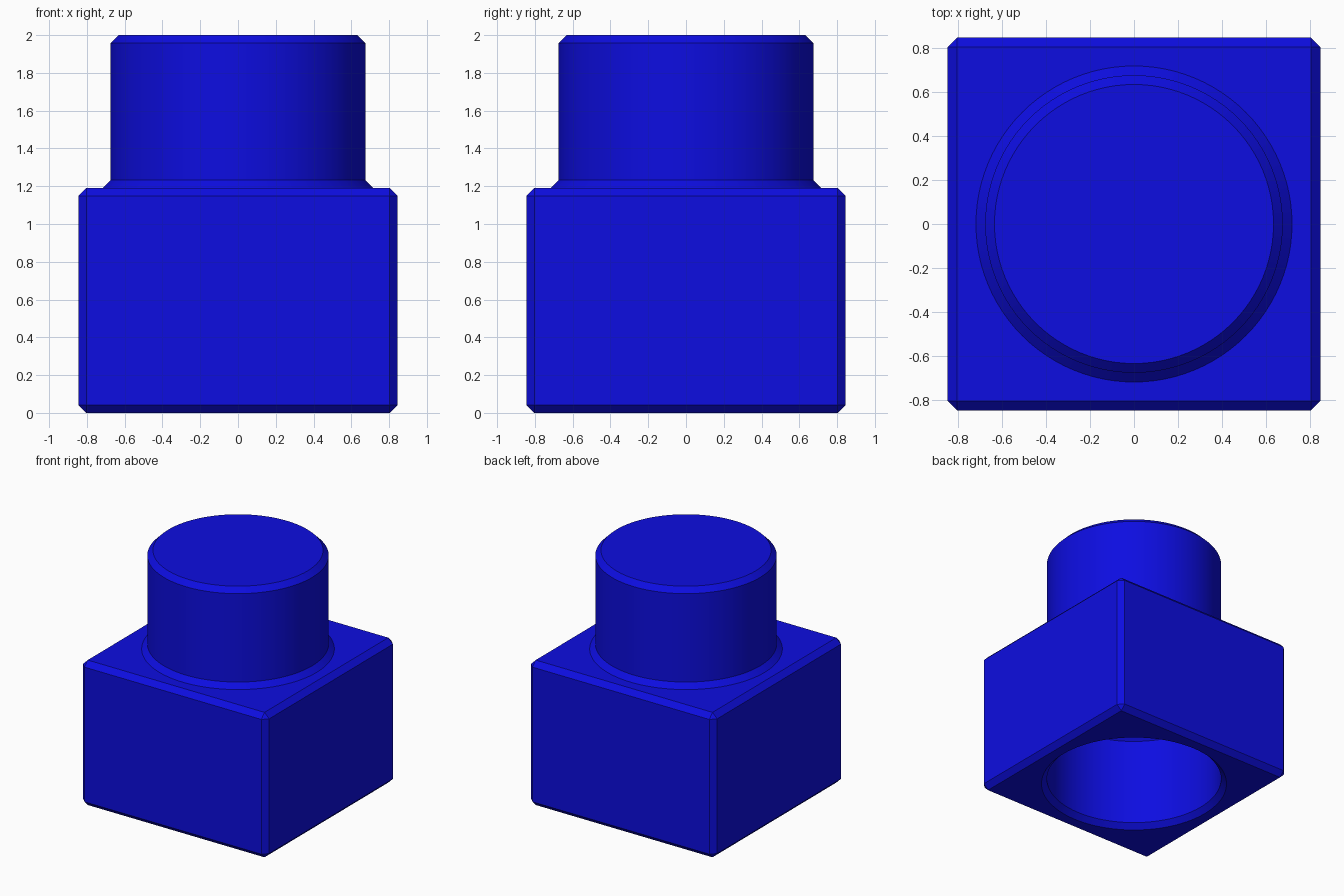
import bpy, bmesh, math

default = bpy.data.objects.get("Cube")
if default:
    bpy.data.objects.remove(default, do_unlink=True)

HALF = 0.845      # half width of the block
TOP = 1.19        # top of the block
RADIUS = 0.675    # stud and socket radius
CHAMFER = 0.042
DEPTH = 0.81      # stud height and socket depth
SIDES = 96

blue = bpy.data.materials.new("blue")
blue.use_nodes = True
COLOR = (0.004, 0.004, 0.75, 1)
blue.diffuse_color = COLOR
blue.node_tree.nodes["Principled BSDF"].inputs["Base Color"].default_value = COLOR


def finish(bm, name):
    bmesh.ops.recalc_face_normals(bm, faces=bm.faces)
    mesh = bpy.data.meshes.new(name)
    bm.to_mesh(mesh)
    bm.free()
    mesh.materials.append(blue)
    obj = bpy.data.objects.new(name, mesh)
    bpy.context.collection.objects.link(obj)
    return obj


def lathe(name, profile):
    """Closed round solid from (radius, height) rings."""
    bm = bmesh.new()
    rings = [[bm.verts.new((r * math.cos(math.tau * i / SIDES),
                            r * math.sin(math.tau * i / SIDES), z))
              for i in range(SIDES)] for r, z in profile]
    for low, high in zip(rings, rings[1:]):
        for i in range(SIDES):
            j = (i + 1) % SIDES
            bm.faces.new((low[i], low[j], high[j], high[i]))
    bm.faces.new(rings[0][::-1])
    bm.faces.new(rings[-1])
    return finish(bm, name)


def combine(target, tool, operation):
    mod = target.modifiers.new(operation.lower(), "BOOLEAN")
    mod.operation = operation
    mod.solver = "EXACT"
    mod.object = tool
    bpy.context.view_layer.objects.active = target
    bpy.ops.object.modifier_apply(modifier=mod.name)
    bpy.data.objects.remove(tool, do_unlink=True)


# Chamfered block
bm = bmesh.new()
bmesh.ops.create_cube(bm, size=1)
for v in bm.verts:
    v.co.x *= 2 * HALF
    v.co.y *= 2 * HALF
    v.co.z = (v.co.z + 0.5) * TOP
bmesh.ops.bevel(bm, geom=bm.edges[:], offset=CHAMFER, segments=1,
                affect="EDGES", clamp_overlap=True)
block = finish(bm, "block_with_stud")

# Stud with a flared foot, rooted slightly inside the block
WIDE, NARROW = RADIUS + CHAMFER, RADIUS - CHAMFER
SINK = 0.05
stud = lathe("stud", [(WIDE, TOP - SINK), (WIDE, TOP), (RADIUS, TOP + CHAMFER),
                      (RADIUS, 2 - CHAMFER), (NARROW, 2)])
combine(block, stud, "UNION")

# Matching blind socket in the underside
socket = lathe("socket_cutter", [(WIDE, -SINK), (WIDE, 0), (RADIUS, CHAMFER),
                                 (RADIUS, DEPTH - CHAMFER), (NARROW, DEPTH)])
combine(block, socket, "DIFFERENCE")

# Smooth round walls, crisp chamfers
bpy.ops.object.select_all(action="DESELECT")
block.select_set(True)
bpy.context.view_layer.objects.active = block
bpy.ops.object.shade_smooth_by_angle(angle=math.radians(30))
